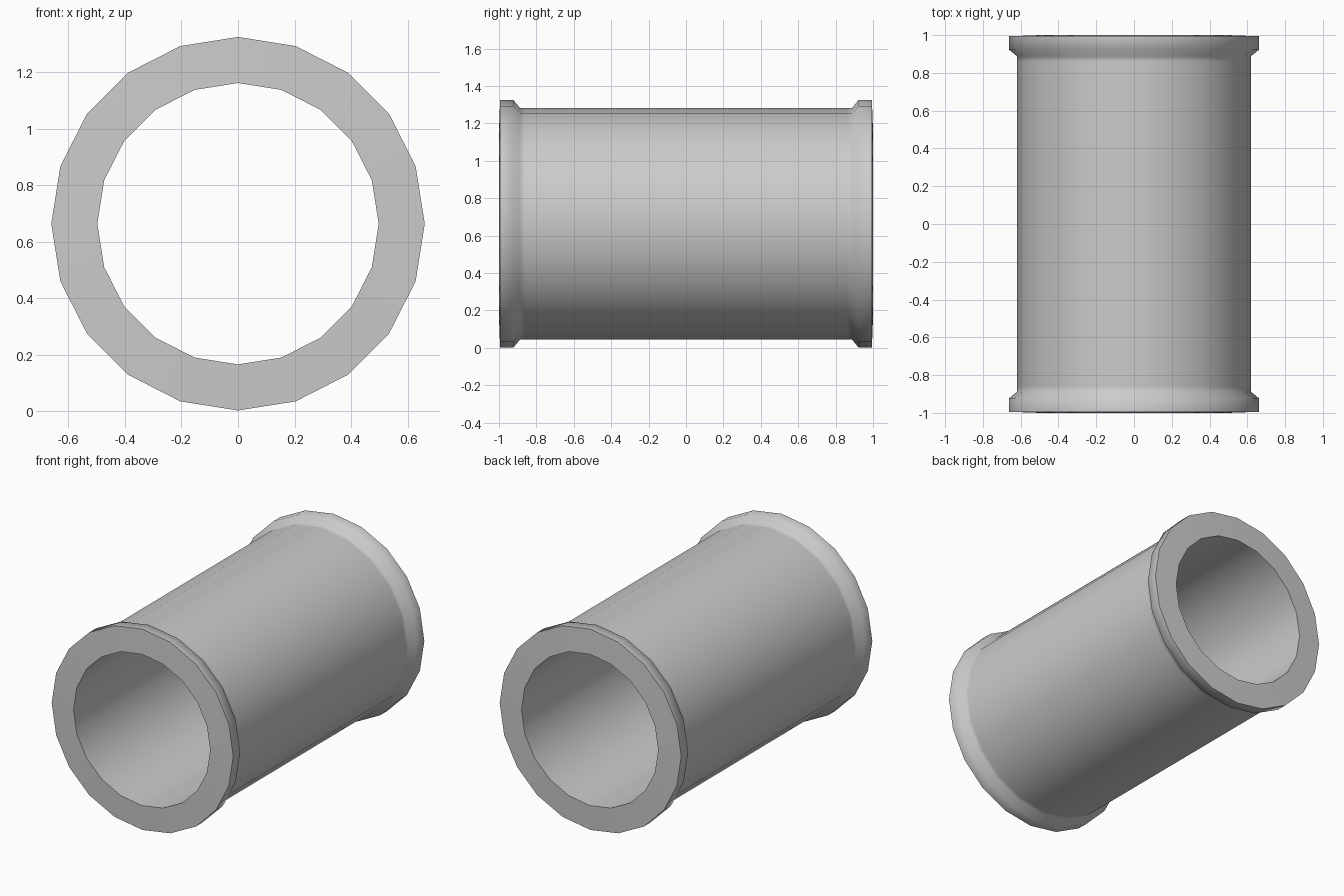
import bpy, bmesh, math

if "Cube" in bpy.data.objects:
    bpy.data.objects.remove(bpy.data.objects["Cube"])

SIDES = 20
CENTRE_Z = 0.663

# Half profile (radius, y) from the bore to the middle of the outer wall
half = [(0.498, 1.0), (0.661, 0.994), (0.661, 0.922), (0.619, 0.888), (0.619, 0.86)]
# Mirror it to get the closed cross-section of the pipe wall
profile = half + [(r, -y) for r, y in reversed(half)]

# Revolve the cross-section around the y axis
bm = bmesh.new()
rings = []
for i in range(SIDES):
    a = 2 * math.pi * i / SIDES
    rings.append([bm.verts.new((r * math.cos(a), y, CENTRE_Z + r * math.sin(a)))
                  for r, y in profile])
n = len(profile)
for i in range(SIDES):
    a, b = rings[i], rings[(i + 1) % SIDES]
    for j in range(n):
        k = (j + 1) % n
        bm.faces.new((a[j], a[k], b[k], b[j]))
bmesh.ops.recalc_face_normals(bm, faces=bm.faces)

mesh = bpy.data.meshes.new("flanged_pipe")
bm.to_mesh(mesh)
bm.free()
pipe = bpy.data.objects.new("flanged_pipe", mesh)
bpy.context.collection.objects.link(pipe)

# Smooth walls, crisp end rims
bpy.context.view_layer.objects.active = pipe
pipe.select_set(True)
bpy.ops.object.shade_smooth_by_angle(angle=math.radians(60))
